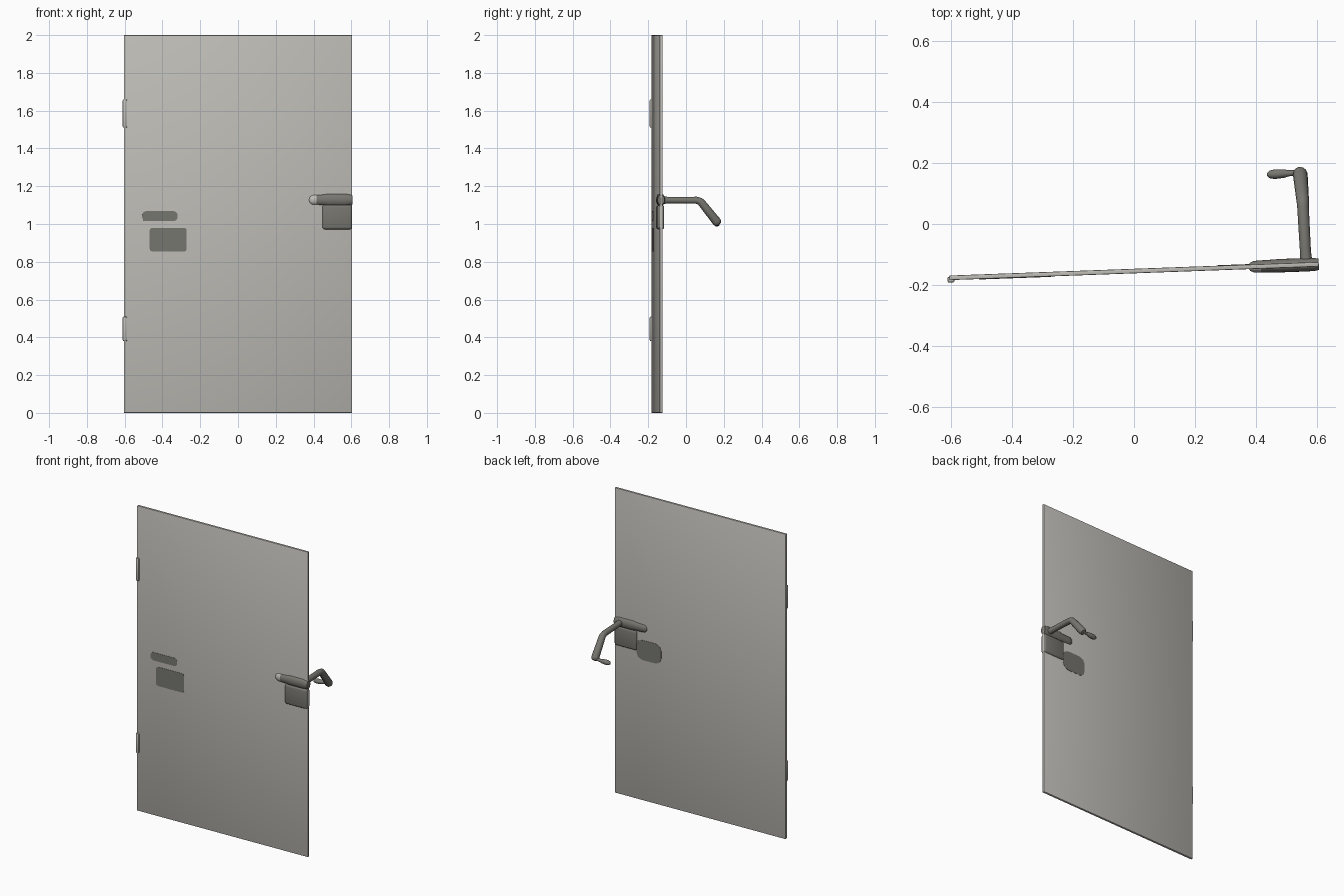
import bpy, bmesh, math
from mathutils import Matrix, Vector

if "Cube" in bpy.data.objects:
    bpy.data.objects.remove(bpy.data.objects["Cube"])

def material(name, rgb):
    m = bpy.data.materials.new(name)
    m.diffuse_color = (*rgb, 1)
    m.use_nodes = True
    m.node_tree.nodes["Principled BSDF"].inputs["Base Color"].default_value = m.diffuse_color
    return m

PALE = material("pale_grey", (0.52, 0.51, 0.475))
DARK = material("dark_grey", (0.185, 0.182, 0.162))

# The door leaf stands slightly ajar: local x runs along it, local y is its back
DOOR = Matrix.Translation((0, -0.154, 0)) @ Matrix.Rotation(math.atan2(0.044, 1.2), 4, 'Z')
T = 0.0075  # half thickness of the leaf

def smooth(ob):
    bpy.ops.object.select_all(action='DESELECT')
    ob.select_set(True)
    bpy.context.view_layer.objects.active = ob
    bpy.ops.object.shade_smooth_by_angle(angle=math.radians(40))

def finish(name, bm, mats, matrix=DOOR):
    bmesh.ops.recalc_face_normals(bm, faces=bm.faces[:])
    me = bpy.data.meshes.new(name)
    bm.to_mesh(me)
    bm.free()
    ob = bpy.data.objects.new(name, me)
    bpy.context.collection.objects.link(ob)
    for m in mats:
        me.materials.append(m)
    me.transform(matrix)
    smooth(ob)
    return ob

def box(name, lo, hi, mat, bevel=0.0, seg=2):
    bm = bmesh.new()
    bmesh.ops.create_cube(bm, size=1)
    for v in bm.verts:
        v.co = Vector([(a + b) / 2 + c * (b - a) for a, b, c in zip(lo, hi, v.co)])
    if bevel:
        bmesh.ops.bevel(bm, geom=bm.edges[:], offset=bevel, segments=seg,
                        profile=0.5, affect='EDGES', clamp_overlap=True)
    return finish(name, bm, [mat])

def plate(name, x0, x1, z0, z1, r, y0, y1, seg=5):
    """Thin rounded rectangle lying on a face of the leaf."""
    bm = bmesh.new()
    pts = []
    corners = ((x1 - r, z1 - r), (x0 + r, z1 - r), (x0 + r, z0 + r), (x1 - r, z0 + r))
    for k, (cx, cz) in enumerate(corners):
        for i in range(seg + 1):
            a = math.pi / 2 * (k + i / seg)
            pts.append((cx + r * math.cos(a), y0, cz + r * math.sin(a)))
    f = bm.faces.new([bm.verts.new(p) for p in pts])
    ext = bmesh.ops.extrude_face_region(bm, geom=[f])["geom"]
    for v in ext:
        if isinstance(v, bmesh.types.BMVert):
            v.co.y = y1
    return finish(name, bm, [DARK])

def tube(name, points, mat):
    """Round rod through (x, y, z, radius) points."""
    cu = bpy.data.curves.new(name, 'CURVE')
    cu.dimensions = '3D'
    cu.bevel_depth = 1.0
    cu.bevel_resolution = 5
    cu.use_fill_caps = True
    sp = cu.splines.new('POLY')
    sp.points.add(len(points) - 1)
    for p, (x, y, z, r) in zip(sp.points, points):
        p.co = (x, y, z, 1)
        p.radius = r
    ob = bpy.data.objects.new(name, cu)
    bpy.context.collection.objects.link(ob)
    bpy.ops.object.select_all(action='DESELECT')
    ob.select_set(True)
    bpy.context.view_layer.objects.active = ob
    bpy.ops.object.convert(target='MESH')
    ob = bpy.context.view_layer.objects.active
    ob.data.materials.clear()
    ob.data.materials.append(mat)
    smooth(ob)
    return ob

# Door leaf
box("door_leaf", (-0.605, -T, 0), (0.605, T, 2), PALE, 0.003)

# Hinge knuckles on the left edge
for label, z0, z1 in (("lower", 0.38, 0.51), ("upper", 1.51, 1.66)):
    box(label + "_hinge", (-0.611, -0.016, z0), (-0.588, 0.004, z1), PALE, 0.006)

# Flat dark patches on the front, and one on the back beside the latch
plate("front_upper_patch", -0.508, -0.32, 1.015, 1.068, 0.022, -T - 0.0015, -T + 0.001)
plate("front_lower_patch", -0.468, -0.272, 0.855, 0.98, 0.014, -T - 0.0015, -T + 0.001)
plate("back_patch", 0.275, 0.45, 0.92, 1.05, 0.04, T - 0.001, T + 0.0015, seg=2)

# Lock block through the leaf
box("lock_block", (0.447, -0.021, 0.972), (0.604, 0.017, 1.1), DARK, 0.012, 3)

# Lever bar hugging both faces, with a pale tip on the front
bm = bmesh.new()
rings = ((0.376, 0.3), (0.38, 0.6), (0.392, 0.85), (0.415, 0.9), (0.455, 0.95),
         (0.475, 1.08), (0.57, 1.08), (0.59, 0.95), (0.605, 0.85))
N = 20
loops = []
for x, s in rings:
    loops.append([bm.verts.new((x, 0.022 * min(s, 1) * math.cos(2 * math.pi * i / N),
                                1.128 + 0.031 * s * math.sin(2 * math.pi * i / N)))
                  for i in range(N)])
for a, b in zip(loops, loops[1:]):
    for i in range(N):
        bm.faces.new((a[i], a[(i + 1) % N], b[(i + 1) % N], b[i]))
bm.faces.new(loops[0])
bm.faces.new(loops[-1])
for f in bm.faces:
    c = f.calc_center_median()
    f.material_index = 1 if c.x < 0.405 and c.y < 0.002 else 0
finish("lever_bar", bm, [DARK, PALE])

# Bent handle reaching out behind the door
tube("bent_handle", [(0.564, -0.135, 1.126, 0.021), (0.561, -0.09, 1.126, 0.018),
                     (0.553, 0.055, 1.126, 0.019), (0.552, 0.075, 1.12, 0.020),
                     (0.551, 0.087, 1.107, 0.021), (0.544, 0.163, 1.012, 0.024),
                     (0.543, 0.17, 1.003, 0.021), (0.543, 0.174, 0.998, 0.014)], DARK)

# Small thumb piece at the end of the handle
tube("thumb_piece", [(0.545, 0.168, 1.005, 0.011), (0.52, 0.167, 1.005, 0.009),
                     (0.507, 0.166, 1.004, 0.010), (0.49, 0.165, 1.003, 0.014),
                     (0.46, 0.163, 1.002, 0.016), (0.443, 0.162, 1.001, 0.012),
                     (0.436, 0.162, 1.001, 0.005)], DARK)
